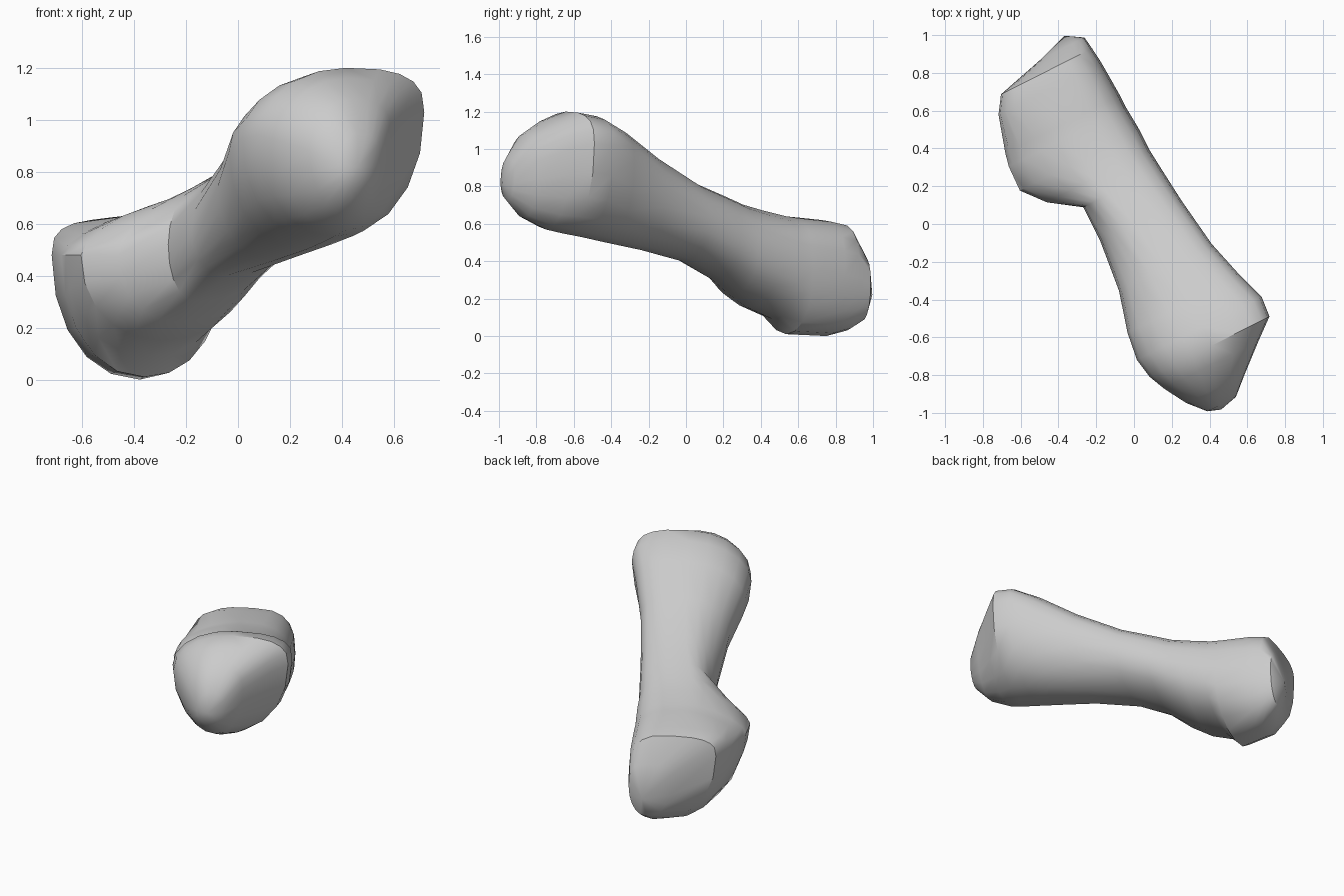
import bpy
import bmesh
from math import cos, sin, pi, radians

cube = bpy.data.objects.get("Cube")
if cube:
    bpy.data.objects.remove(cube, do_unlink=True)

# Plain grey bone colour
grey = bpy.data.materials.new("bone_grey")
grey.use_nodes = True
colour = (0.6, 0.6, 0.6, 1)
grey.diffuse_color = colour
grey.node_tree.nodes["Principled BSDF"].inputs["Base Color"].default_value = colour

SIDES = 20
# Horizontal direction of the shaft, from the head to the base
AXIS_X, AXIS_Y = -0.45, 0.893

# Cross-sections: station, left edge, right edge, height of each edge,
# lowest point (across, height), highest point (across, height)
SECTIONS = [
    (-1.06, -.1, .07, .82, .86, -.02, .73, -.02, .95),
    (-.97, -.18, .17, .88, .94, 0, .63, 0, 1.08),
    (-.85, -.25, .31, .92, 1, .02, .57, .04, 1.16),
    (-.76, -.29, .42, .94, 1.03, .03, .55, .08, 1.2),
    (-.65, -.31, .43, .93, 1.02, .04, .53, .08, 1.18),
    (-.5, -.29, .38, .88, .94, .04, .5, .06, 1.11),
    (-.28, -.23, .32, .74, .8, .02, .46, .04, .97),
    (0, -.2, .28, .57, .64, -.05, .4, 0, .82),
    (.2, -.2, .26, .52, .54, -.08, .3, -.05, .75),
    (.31, -.36, .25, .48, .48, -.1, .22, -.08, .71),
    (.43, -.46, .25, .48, .43, -.11, .15, -.09, .68),
    (.57, -.455, .24, .48, .38, -.1, .09, -.09, .65),
    (.64, -.44, .24, .48, .36, -.08, .01, -.08, .64),
    (.84, -.38, .23, .48, .33, 0, 0, -.05, .62),
    (.93, -.32, .22, .48, .31, .07, .03, -.04, .6),
    (1, -.05, .21, .3, .28, .1, .08, .09, .43),
]


def place(along, across, height):
    """Turn shaft coordinates into a world position."""
    return (AXIS_X * along + AXIS_Y * across,
            AXIS_Y * along - AXIS_X * across, height)


def fullness(along, is_left, is_top):
    """Arc exponent: below one bulges, above one is hollowed."""
    if not is_top:
        return 0.95
    if not is_left:
        return 0.7
    if along < 0.25:
        return 1.0
    return 1.3 if along < 0.7 else 0.65


def ring_points(section):
    """Four blended quarter arcs around one cross-section."""
    along, left, right, left_z, right_z, low, low_z, high, high_z = section
    points = []
    for i in range(SIDES):
        angle = 2 * pi * i / SIDES
        c, s = cos(angle), sin(angle)
        side, side_z = (right, right_z) if c >= 0 else (left, left_z)
        pole, pole_z = (high, high_z) if s >= 0 else (low, low_z)
        power = fullness(along, c < 0, s >= 0)
        a, b = abs(c) ** power, abs(s) ** power
        across = pole + (side - pole) * a
        height = side_z + (pole_z - side_z) * b
        points.append(place(along, across, height))
    return points


# Loft the sections into one closed bone
bm = bmesh.new()
rings = [[bm.verts.new(p) for p in ring_points(sec)] for sec in SECTIONS]
for first, second in zip(rings, rings[1:]):
    for i in range(SIDES):
        j = (i + 1) % SIDES
        bm.faces.new((first[i], first[j], second[j], second[i]))

# Round off both joint ends with a shallow fan
for ring, tip in ((rings[0], (-1.085, -.03, .82)), (rings[-1], (1.055, .12, .22))):
    centre = bm.verts.new(place(*tip))
    for i in range(SIDES):
        bm.faces.new((ring[i], ring[(i + 1) % SIDES], centre))

bmesh.ops.recalc_face_normals(bm, faces=bm.faces)
mesh = bpy.data.meshes.new("foot_bone")
bm.to_mesh(mesh)
bm.free()
mesh.materials.append(grey)
bone = bpy.data.objects.new("foot_bone", mesh)
bpy.context.collection.objects.link(bone)

# Smooth shading that keeps the hard ridges
bpy.ops.object.select_all(action="DESELECT")
bone.select_set(True)
bpy.context.view_layer.objects.active = bone
bpy.ops.object.shade_smooth_by_angle(angle=radians(35))
